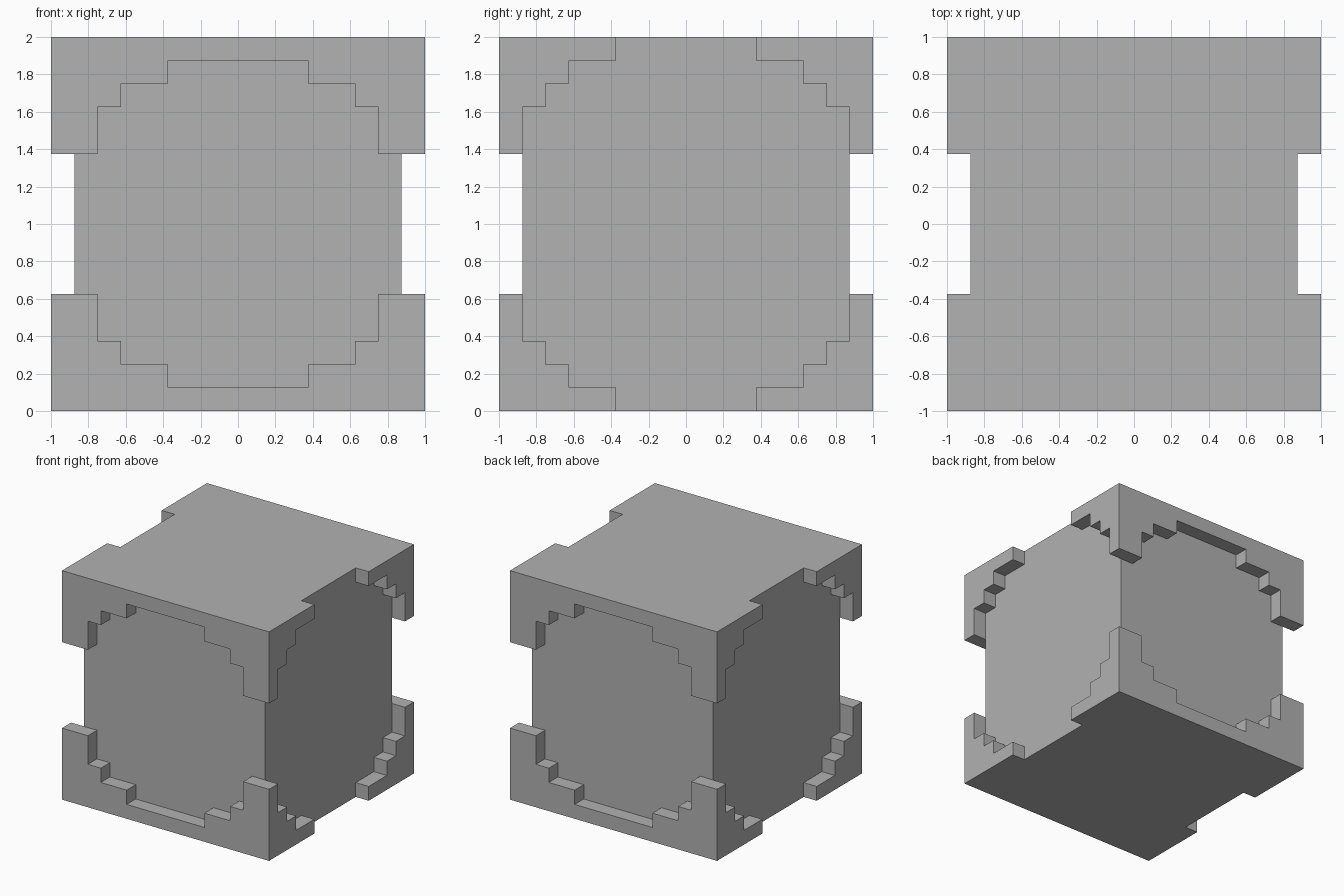
import bpy
import bmesh
from math import radians
from mathutils import Matrix, Vector

PIXEL = 0.125  # size of one step, also the depth of every recess

cube = bpy.data.objects.get("Cube")
if cube:
    bpy.data.objects.remove(cube, do_unlink=True)

grey = bpy.data.materials.new("plain grey")
grey.use_nodes = True
colour = (0.445, 0.445, 0.445, 1)
grey.diffuse_color = colour
grey.node_tree.nodes["Principled BSDF"].inputs["Base Color"].default_value = colour


def add_object(name, bm):
    """Turn a bmesh into a linked object."""
    bmesh.ops.recalc_face_normals(bm, faces=bm.faces)
    mesh = bpy.data.meshes.new(name)
    bm.to_mesh(mesh)
    bm.free()
    mesh.materials.append(grey)
    obj = bpy.data.objects.new(name, mesh)
    bpy.context.collection.objects.link(obj)
    return obj


def stepped_outline(steps):
    """Mirror a quarter staircase of (half width, half height) to a full loop."""
    quarter = [steps[0]]
    for (_, low), (w, h) in zip(steps, steps[1:]):
        quarter += [(w, low), (w, h)]
    half = quarter + [(-w, h) for w, h in reversed(quarter)]
    return half + [(-w, -h) for w, h in half]


def recess_cutter(name, steps, angle):
    """Stepped prism that reaches one pixel into the face at this angle."""
    bm = bmesh.new()
    inner = -(8 - 1) * PIXEL
    verts = [bm.verts.new((w * PIXEL, inner, h * PIXEL + 1))
             for w, h in stepped_outline(steps)]
    face = bm.faces.new(verts)
    new = bmesh.ops.extrude_face_region(bm, geom=[face])["geom"]
    bmesh.ops.translate(bm, vec=Vector((0, -0.5, 0)),
                        verts=[v for v in new if isinstance(v, bmesh.types.BMVert)])
    bmesh.ops.rotate(bm, verts=bm.verts, matrix=Matrix.Rotation(radians(angle), 3, "Z"))
    cutter = add_object(name, bm)
    cutter.hide_render = True
    return cutter


# Solid block
bm = bmesh.new()
bmesh.ops.create_cube(bm, size=2, matrix=Matrix.Translation((0, 0, 1)))
block = add_object("recessed_block", bm)

# Round-looking recesses: front and back are framed, the sides open at top and bottom
framed = [(10, 3), (6, 5), (5, 6), (3, 7)]
open_ended = [(10, 3), (7, 5), (6, 6), (5, 7), (3, 10)]
recesses = [("front", framed, 0), ("left", open_ended, 90),
            ("back", framed, 180), ("right", open_ended, 270)]

bpy.context.view_layer.objects.active = block
for side, steps, angle in recesses:
    cutter = recess_cutter(side + "_recess_cutter", steps, angle)
    cut = block.modifiers.new(side + " recess", "BOOLEAN")
    cut.operation = "DIFFERENCE"
    cut.solver = "EXACT"
    cut.object = cutter
    bpy.ops.object.modifier_apply(modifier=cut.name)
    bpy.data.objects.remove(cutter, do_unlink=True)
